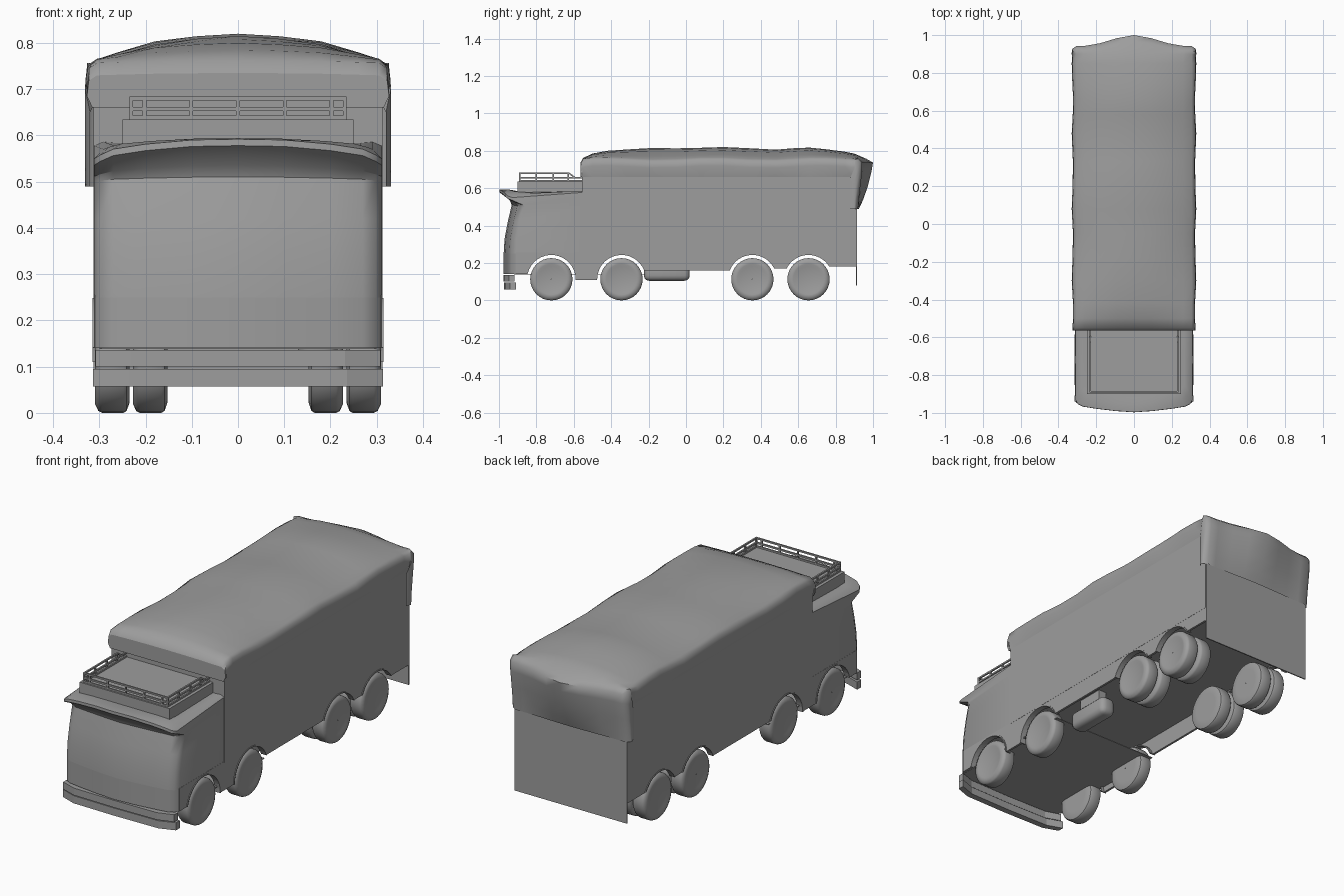
import bpy, bmesh, math
from mathutils import Vector

cube = bpy.data.objects.get("Cube")
if cube:
    bpy.data.objects.remove(cube, do_unlink=True)

grey = bpy.data.materials.new("plain grey")
grey.use_nodes = True
COLOUR = (0.34, 0.34, 0.34, 1)
grey.diffuse_color = COLOUR
grey.node_tree.nodes["Principled BSDF"].inputs["Base Color"].default_value = COLOUR


def finish(name, bm, smooth=None):
    """Turn a bmesh into a named object with outward normals."""
    bmesh.ops.remove_doubles(bm, verts=bm.verts, dist=0.0001)
    bmesh.ops.recalc_face_normals(bm, faces=bm.faces)
    mesh = bpy.data.meshes.new(name)
    bm.to_mesh(mesh)
    bm.free()
    obj = bpy.data.objects.new(name, mesh)
    bpy.context.collection.objects.link(obj)
    mesh.materials.append(grey)
    if smooth:
        bpy.ops.object.select_all(action="DESELECT")
        obj.select_set(True)
        bpy.context.view_layer.objects.active = obj
        bpy.ops.object.shade_smooth_by_angle(angle=math.radians(smooth))
    return obj


def box(name, x, y, z, bevel=0):
    bm = bmesh.new()
    bmesh.ops.create_cube(bm, size=1)
    for v in bm.verts:
        for i, (a, b) in enumerate((x, y, z)):
            v.co[i] = a + (v.co[i] + 0.5) * (b - a)
    if bevel:
        bmesh.ops.bevel(bm, geom=bm.edges[:], offset=bevel, segments=3,
                        profile=0.5, affect="EDGES")
    return finish(name, bm, 40 if bevel else None)


def prism(name, points, offset, smooth=None):
    """Extrude a closed outline along an offset."""
    bm = bmesh.new()
    face = bm.faces.new([bm.verts.new(p) for p in points])
    top = bmesh.ops.extrude_face_region(bm, geom=[face])["geom"]
    bmesh.ops.translate(bm, vec=Vector(offset),
                        verts=[g for g in top if isinstance(g, bmesh.types.BMVert)])
    return finish(name, bm, smooth)


def loft(name, rows, closed=False, caps=False, smooth=45):
    """Skin a list of equally long point rows."""
    bm = bmesh.new()
    grid = [[bm.verts.new(p) for p in row] for row in rows]
    n = len(grid[0])
    for a, b in zip(grid, grid[1:]):
        for i in range(n if closed else n - 1):
            j = (i + 1) % n
            bm.faces.new((a[i], a[j], b[j], b[i]))
    if caps:
        bm.faces.new(grid[0])
        bm.faces.new(grid[-1])
    return finish(name, bm, smooth)


def mirrored(half):
    """Full row from a half row that starts on the centre line."""
    return [(-x, y, z) for x, y, z in reversed(half[1:])] + half


# Wheels: single at the front axles, twin at the rear axles
AXLES = (-0.72, -0.345, 0.355, 0.655)
RADIUS = 0.113
TYRE = ((-.037, .001), (-.037, .07), (-.037, .092), (-.031, .109), (-.024, RADIUS),
        (.022, RADIUS), (.030, .109), (.037, .094), (.037, .082), (.033, .07), (.033, .001))


def wheel(name, x, y, side):
    rows = []
    for i in range(33):
        a = math.tau * i / 32
        rows.append([(x + side * w, y + r * math.cos(a), RADIUS + r * math.sin(a))
                     for w, r in TYRE])
    loft(name, rows, smooth=40)


for side, label in ((1, "left"), (-1, "right")):
    for n, y in enumerate(AXLES):
        wheel(f"{label}_wheel_{n + 1}", side * 0.272, y, side)
        if n > 1:
            wheel(f"{label}_inner_wheel_{n + 1}", side * 0.19, y, side)

# Side skirts with wheel arches, hanging below the floor
ARCH = 0.13
FLOOR = 0.25
HEIGHTS = ((.14, .11), (.11, .16), (.16, .17), (.17, .18))


def arch_points(y, z0, z1):
    a0 = math.pi - math.asin((z0 - RADIUS) / ARCH)
    a1 = math.asin((z1 - RADIUS) / ARCH)
    return [(y + ARCH * math.cos(a0 + (a1 - a0) * i / 16),
             RADIUS + ARCH * math.sin(a0 + (a1 - a0) * i / 16)) for i in range(17)]


outline = [(-0.91, FLOOR + .005), (-0.91, 0.14)]
for y, (z0, z1) in zip(AXLES, HEIGHTS):
    outline += arch_points(y, z0, z1)
outline += [(0.91, 0.18), (0.91, FLOOR + .005)]

for side, label in ((1, "left"), (-1, "right")):
    prism(f"{label}_skirt", [(side * .3117, y, z) for y, z in outline], (-side * .011, 0, 0))
    # Raised lips round the arches
    for n, (y, (z0, z1)) in enumerate(zip(AXLES, HEIGHTS)):
        inner = arch_points(y, z0, z1)
        outer = [(y + (p - y) * 1.045, RADIUS + (q - RADIUS) * 1.045) for p, q in inner]
        ring = inner + outer[::-1]
        prism(f"{label}_arch_lip_{n + 1}", [(side * .315, p, q) for p, q in ring],
              (-side * .03, 0, 0), 40)

# Low floor under the cab
box("cab_underbody", (-.30, .30), (-.92, -.22), (.138, .142))

# Cab: plan rings stacked from floor to roof
PLAN = ((0, 0), (.10, .007), (.20, .019), (.27, .030), (.298, .044), (.311, .068))
DROP = (0, .002, .012, .024, .038, .047)


def cab_ring(z, front, curve=0.0, inset=0.0):
    half = [(x - inset * x / .311, front + dy, z - curve * d)
            for (x, dy), d in zip(PLAN, DROP)]
    half.append((half[-1][0], -0.55, z - curve * .016))
    return mirrored(half)


cab_rows = [cab_ring(FLOOR, -.975), cab_ring(.33, -.97), cab_ring(.42, -.953),
            cab_ring(.51, -.932, .2), cab_ring(.535, -.942, .5),
            cab_ring(.578, -.997, .9), cab_ring(.592, -.996, .9),
            cab_ring(.594, -.955, .5, .02), cab_ring(.587, -.92, .2, .045)]
loft("cab", cab_rows, closed=True, caps=True, smooth=35)

# Front apron below the cab
apron = [mirrored([(x, -.975 + dy, z) for x, dy in PLAN]) for z in (.14, FLOOR)]
back = [[(x * .97, y + .06, z) for x, y, z in row] for row in apron]
loft("front_apron", [apron[0], apron[1], back[1], back[0], apron[0]], smooth=35)


# Bumper bars, swept back at the ends
def bumper(name, front, width, depth, sweep, z0, z1):
    fore = mirrored([(0, front, z0), (width * .75, front + .004, z0),
                     (width, front + sweep, z0)])
    aft = [(x, y + depth, z) for x, y, z in reversed(fore)]
    prism(name, fore + aft, (0, 0, z1 - z0))


bumper("upper_bumper", -.976, .308, .03, .03, .100, .136)
bumper("lower_bumper", -.972, .314, .032, .032, .057, .095)

# Roof platform and its railing
box("roof_platform", (-.25, .25), (-.90, -.55), (.56, .635))
RX, RY0 = .231, -.888
T = .004


def bar(name, a, b):
    lo = [min(p, q) - T for p, q in zip(a, b)]
    hi = [max(p, q) + T for p, q in zip(a, b)]
    box(name, *zip(lo, hi))


for z, label in ((.639, "bottom"), (.657, "middle"), (.680, "top")):
    bar(f"front_{label}_rail", (-RX, RY0, z), (RX, RY0, z))
    end = -.63 if label == "top" else -.56
    for side in (-1, 1):
        bar(f"side_{label}_rail", (side * RX, RY0, z), (side * RX, end, z))
for i in range(5):
    x = (i - 2) * .101
    bar("front_rail_post", (x, RY0, .635), (x, RY0, .68))
for side in (-1, 1):
    x = side * RX
    for y in (RY0, -.80, -.71, -.63):
        bar("side_rail_post", (x, y, .635), (x, y, .68))
    prism("rail_end_brace", [(x - T, -.635, .684), (x - T, -.625, .684),
                             (x - T, -.59, .659), (x - T, -.60, .655)], (2 * T, 0, 0))

# Cargo box, rear board and tank
box("cargo_box", (-.3125, .3125), (-.555, .91), (FLOOR, .67))
box("rear_board", (-.312, .312), (.908, .914), (.08, .52))
box("fuel_tank", (.13, .215), (-.225, .02), (.105, .20), .028)
box("tank_bracket", (.15, .195), (-.17, -.03), (.19, FLOOR + .01))

# Tarpaulin: ridge heights along the roof, then the hanging rear flap
RIDGE = ((-.565, .735), (-.55, .762), (-.50, .785), (-.42, .80), (-.30, .808), (-.18, .815),
         (-.05, .813), (.08, .816), (.20, .82), (.33, .814), (.48, .806), (.58, .814),
         (.66, .817), (.75, .808), (.85, .795), (.90, .785))
rows = []
for y, top in RIDGE:
    wave = .004 * math.sin(y * 17)
    edge = min(.760 + .006 * math.sin(y * 11), top - .005)
    rise = top - edge
    rows.append(mirrored([(0, y, top), (.09, y, edge + rise * .9), (.18, y, edge + rise * .7),
                          (.26, y, edge + rise * .27), (.305, y, edge),
                          (.322 + wave, y, edge - .012), (.326 + wave, y, edge - .045),
                          (.315, y, .66)]))

# Rear flap rows: ridge y and z, side edge y, and the side hem height
FLAP = ((.965, .757, .92, .65), (1.0, .737, .940, .62), (.992, .69, .940, .59),
        (.972, .61, .930, .55), (.948, .54, .922, .51), (.925, .49, .918, .49))
for y, z, side_y, hem in FLAP:
    d = y - side_y
    rows.append(mirrored([(0, y, z), (.09, y - d * .27, z), (.18, y - d * .72, z),
                          (.26, y - d * .95, z), (.305, side_y + .002, z),
                          (.326, side_y - .012, z), (.331, .90, (z + hem) / 2),
                          (.320, .875, hem)]))
loft("tarpaulin", rows, smooth=60)

# Front wall closing the tarpaulin above the cab
prism("tarpaulin_front", rows[0], (0, .012, 0))
